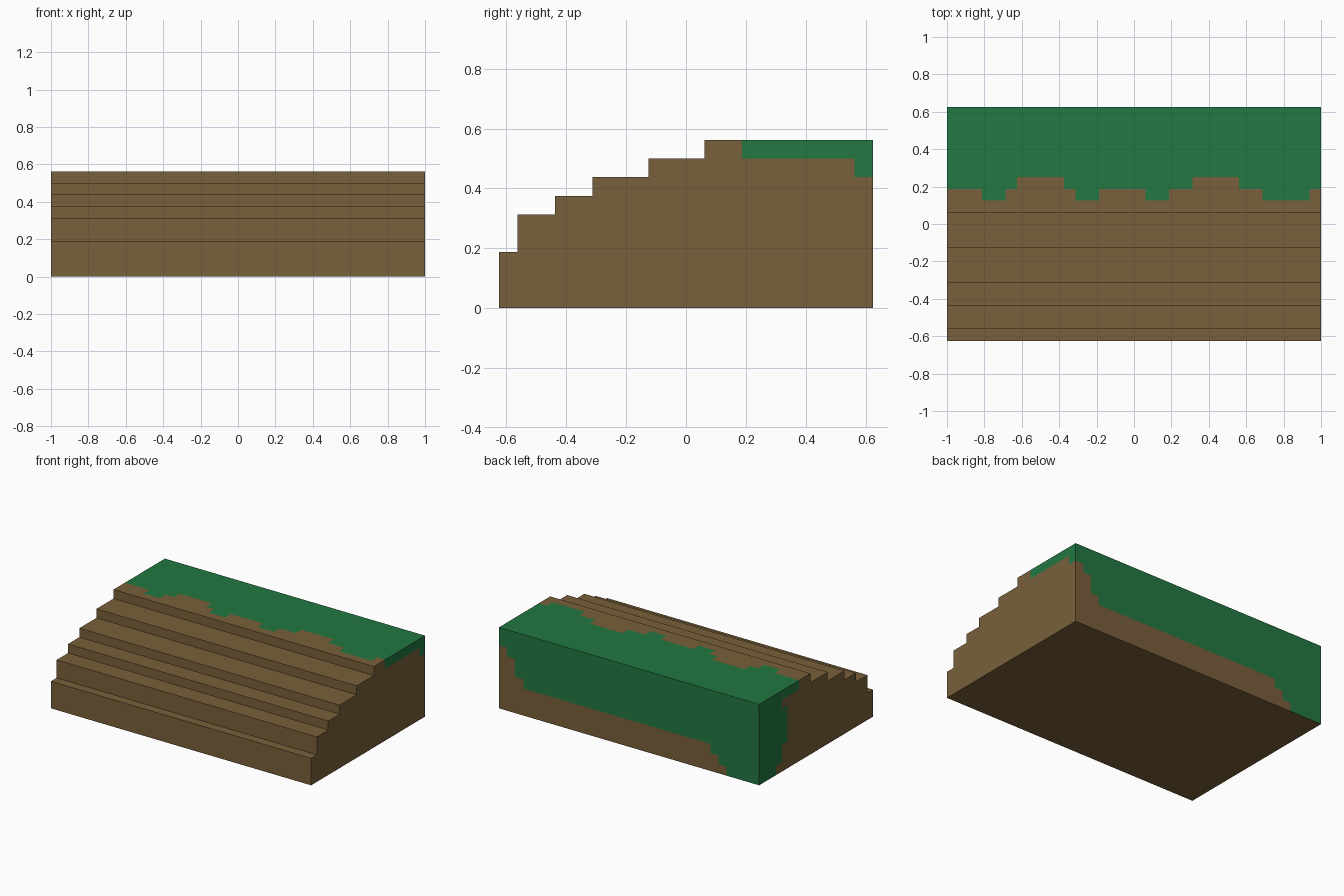
import bpy
import bmesh
from mathutils import Vector

cube = bpy.data.objects.get("Cube")
if cube:
    bpy.data.objects.remove(cube, do_unlink=True)

U = 1 / 16                      # one grid cell
HALF_X, HALF_Y, TOP = 16, 10, 9  # block size in cells


def material(name, colour):
    mat = bpy.data.materials.new(name)
    mat.use_nodes = True
    mat.diffuse_color = colour
    mat.node_tree.nodes["Principled BSDF"].inputs["Base Color"].default_value = colour
    return mat


def expand(runs):
    """Turn (count, value) runs into one value per cell."""
    return [value for count, value in runs for _ in range(count)]


# Grass outline, in cells
# top: y where the grass starts, per column from -x to +x
top_start = expand([(3, 3), (2, 2), (1, 3), (4, 4), (1, 3), (2, 2), (4, 3),
                    (2, 2), (2, 3), (4, 4), (2, 3), (4, 2), (1, 3)])
# back: how far the grass hangs down, per column from +x to -x
back_drop = expand([(1, 2), (1, 3), (1, 5), (23, 6), (1, 7), (1, 8), (4, 9)])
# ends: how far the grass reaches forward from the back, per row from the top
left_reach = expand([(1, 7), (1, 1), (7, 0)])
right_reach = expand([(1, 7), (1, 4), (4, 5), (2, 4), (1, 3)])


def is_grass(face):
    x, y, z = face.calc_center_median()
    n = face.normal
    column, row = int(x + HALF_X), int(TOP - z)
    if n.z > 0.5:
        return z > TOP - 0.1 and y > top_start[column]
    if n.y > 0.5:
        return TOP - z < back_drop[2 * HALF_X - 1 - column]
    if n.x > 0.5:
        return HALF_Y - y < left_reach[row]
    if n.x < -0.5:
        return HALF_Y - y < right_reach[row]
    return False


# Stepped side profile: (y where the tread starts, tread height)
steps = [(-10, 3), (-9, 5), (-7, 6), (-5, 7), (-2, 8), (1, 9)]
profile = [(-10, 0)]
for i, (y, z) in enumerate(steps):
    y_end = steps[i + 1][0] if i + 1 < len(steps) else HALF_Y
    profile += [(y, z), (y_end, z)]
profile.append((HALF_Y, 0))

# Extrude the profile across the full width
bm = bmesh.new()
end = bm.faces.new([bm.verts.new((-HALF_X, y, z)) for y, z in profile])
extruded = bmesh.ops.extrude_face_region(bm, geom=[end])
bmesh.ops.translate(bm, vec=(2 * HALF_X, 0, 0),
                    verts=[v for v in extruded["geom"] if isinstance(v, bmesh.types.BMVert)])
bmesh.ops.recalc_face_normals(bm, faces=bm.faces)

# Slice into cells, colour the grass, then merge each flat patch again
for axis, first, last in ((0, -HALF_X, HALF_X), (1, -HALF_Y, HALF_Y), (2, 0, TOP)):
    normal = Vector((0, 0, 0))
    normal[axis] = 1
    for cut in range(first + 1, last):
        bmesh.ops.bisect_plane(bm, geom=bm.verts[:] + bm.edges[:] + bm.faces[:],
                               dist=1e-4, plane_co=normal * cut, plane_no=normal)
bm.normal_update()
for face in bm.faces:
    face.material_index = int(is_grass(face))
bmesh.ops.dissolve_limit(bm, angle_limit=0.02, verts=bm.verts[:], edges=bm.edges[:],
                         delimit={'MATERIAL'})
bmesh.ops.scale(bm, vec=(U, U, U), verts=bm.verts)
bmesh.ops.recalc_face_normals(bm, faces=bm.faces)

mesh = bpy.data.meshes.new("stepped_bank")
bm.to_mesh(mesh)
bm.free()
mesh.materials.append(material("earth_brown", (0.19, 0.117, 0.043, 1)))
mesh.materials.append(material("grass_green", (0.016, 0.188, 0.054, 1)))
bank = bpy.data.objects.new("stepped_bank", mesh)
bpy.context.collection.objects.link(bank)
